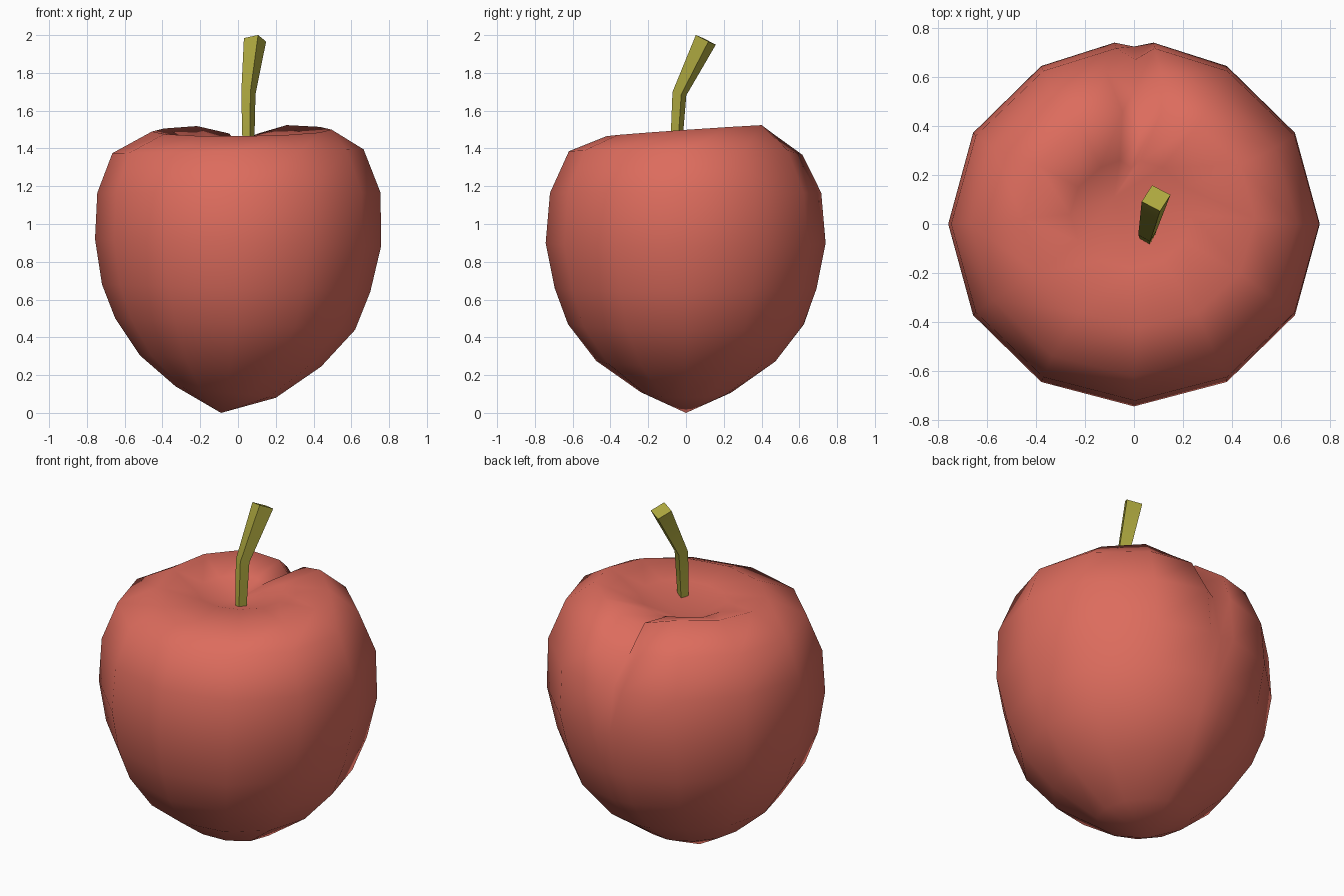
import bpy, math
from mathutils import Vector

old = bpy.data.objects.get("Cube")
if old:
    bpy.data.objects.remove(old, do_unlink=True)


def material(name, rgb):
    m = bpy.data.materials.new(name)
    m.use_nodes = True
    m.diffuse_color = (*rgb, 1)
    m.node_tree.nodes["Principled BSDF"].inputs["Base Color"].default_value = (*rgb, 1)
    return m


def build(name, rings, start, end, mat, sharp):
    """Bridge equal rings of points and close both ends with a point or a cap."""
    n = len(rings[0])
    verts = [p for ring in rings for p in ring]
    faces = [(k * n + i, k * n + (i + 1) % n, (k + 1) * n + (i + 1) % n, (k + 1) * n + i)
             for k in range(len(rings) - 1) for i in range(n)]
    last = (len(rings) - 1) * n
    if start is None:
        faces += [tuple(reversed(range(n))), tuple(range(last, last + n))]
    else:
        s = len(verts)
        verts += [start, end]
        for i in range(n):
            j = (i + 1) % n
            faces += [(s, j, i), (s + 1, last + i, last + j)]
    me = bpy.data.meshes.new(name)
    me.from_pydata(verts, [], faces)
    me.materials.append(mat)
    ob = bpy.data.objects.new(name, me)
    bpy.context.collection.objects.link(ob)
    bpy.ops.object.select_all(action='DESELECT')
    ob.select_set(True)
    bpy.context.view_layer.objects.active = ob
    bpy.ops.object.shade_smooth_by_angle(angle=math.radians(sharp))
    return ob


red = material("fruit red", (0.72, 0.15, 0.11))
olive = material("stem olive", (0.42, 0.39, 0.05))

# Fruit: twelve columns, with the back one split into a crease and its two lips
columns = [math.radians(a) for a in
           (-90, -60, -30, 0, 30, 60, 84, 90, 96, 120, 150, 180, 210, 240)]
LIPS, CREASE = (6, 8), 7

# centre x, centre y, radius x, radius y, height, sideways tilt, crease depth
profile = [
    (-0.065, 0.0, 0.265, 0.24, 0.11, -0.03, 0.0),
    (-0.04, 0.0, 0.48, 0.475, 0.275, -0.03, 0.0),
    (-0.015, 0.0, 0.635, 0.625, 0.47, -0.03, 0.0),
    (-0.01, 0.0, 0.71, 0.695, 0.66, -0.02, 0.005),
    (0.0, 0.0, 0.757, 0.743, 0.90, -0.02, 0.02),
    (0.005, 0.0, 0.75, 0.72, 1.165, 0.0, 0.05),
    (0.0, 0.0, 0.665, 0.62, 1.385, 0.01, 0.08),
    (0.02, 0.02, 0.475, 0.44, 1.495, 0.005, 0.10),
    (-0.01, 0.04, 0.25, 0.22, 1.455, 0.01, 0.03),
]
rings = []
for k, (cx, cy, rx, ry, z, tilt, dent) in enumerate(profile):
    ring = []
    for i, a in enumerate(columns):
        x, y, h = cx + rx * math.cos(a), cy + ry * math.sin(a), z + tilt * math.cos(a)
        if i == CREASE:
            y -= dent
            if k >= 6:
                h -= dent
        elif i in LIPS and k >= 6:
            x *= 1.6
            h -= 0.25 * dent
        if k == 7:
            # Back shoulders stand higher than the front rim
            h += 0.03 * math.sin(a) if i not in (CREASE, *LIPS) else 0.01
        ring.append((x, y, h))
    rings.append(ring)
build("fruit", rings, (-0.09, 0, 0), (-0.08, 0.11, 1.37), red, 120)

# Stem: a bent square rod that widens to a slanted tip
path = [((0.055, -0.055, 1.36), 0.031, (0, 0.05, 1)),
        ((0.055, -0.035, 1.69), 0.039, (0.03, 0.25, 1)),
        ((0.09, 0.105, 1.975), 0.061, (0.04, 0.5, 1))]
stem = []
for centre, r, axis in path:
    turn = Vector((0, 0, 1)).rotation_difference(Vector(axis))
    stem.append([Vector(centre) + turn @ Vector((r * math.cos(a), r * math.sin(a), 0))
                 for a in (math.radians(15 + 90 * i) for i in range(4))])
build("stem", stem, None, None, olive, 60)
